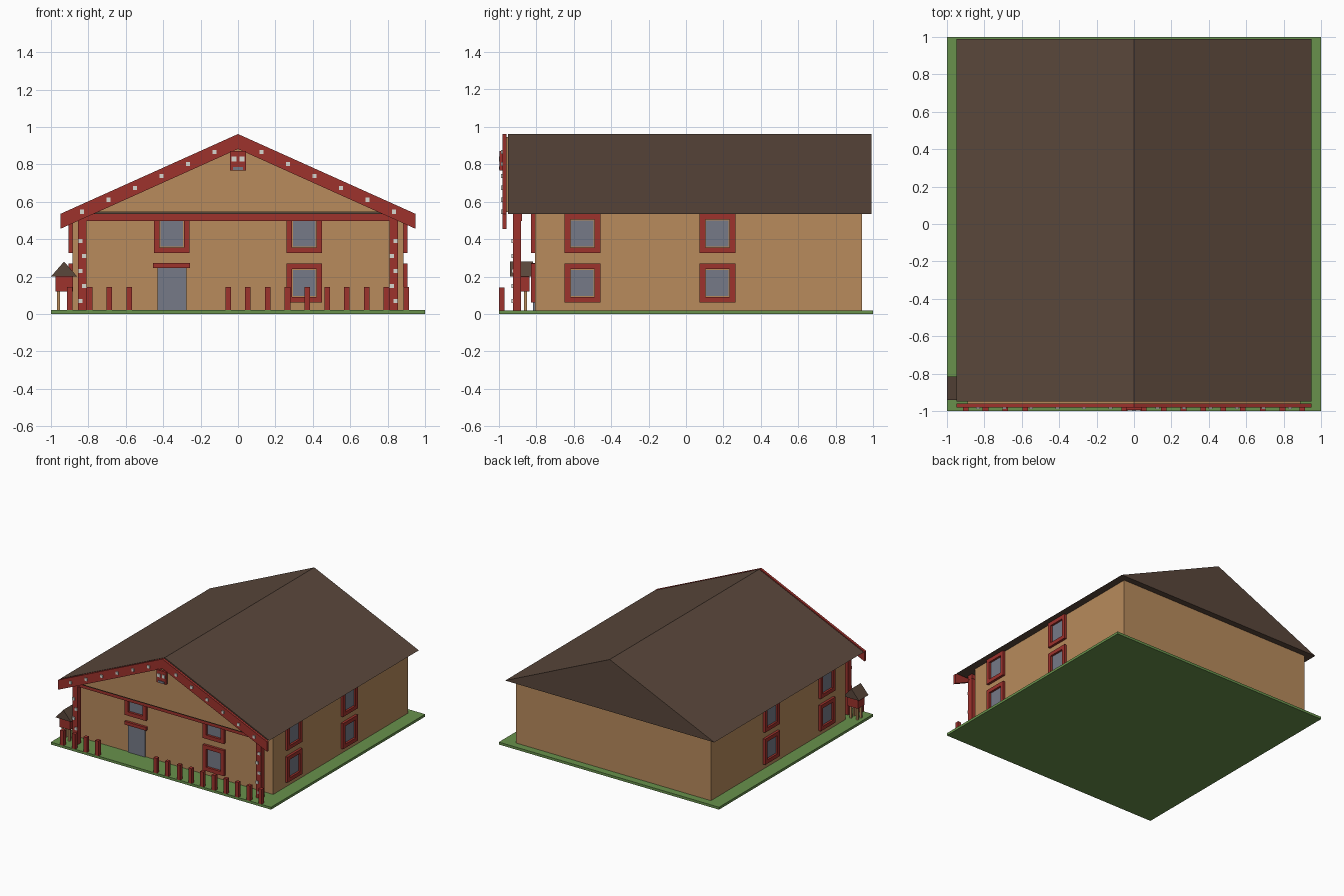
import bpy, bmesh

if "Cube" in bpy.data.objects:
    bpy.data.objects.remove(bpy.data.objects["Cube"])


def material(name, rgb):
    m = bpy.data.materials.new(name)
    lin = [((c / 255 + 0.055) / 1.055) ** 2.4 for c in rgb]
    m.diffuse_color = (*lin, 1)
    m.use_nodes = True
    m.node_tree.nodes["Principled BSDF"].inputs["Base Color"].default_value = m.diffuse_color
    return m


WALL = material("tan wall", (184, 139, 92))
RED = material("red timber", (158, 50, 44))
ROOF = material("dark brown roof", (90, 71, 59))
GLASS = material("grey glass", (118, 122, 135))
SHELL = material("pale inlay", (215, 215, 208))
GRASS = material("green grass", (104, 145, 76))


def finish(name, bm, mat):
    bmesh.ops.recalc_face_normals(bm, faces=bm.faces)
    me = bpy.data.meshes.new(name)
    bm.to_mesh(me)
    bm.free()
    me.materials.append(mat)
    ob = bpy.data.objects.new(name, me)
    bpy.context.collection.objects.link(ob)
    return ob


def box(name, x, y, z, mat):
    """Box from (min, max) ranges."""
    bm = bmesh.new()
    bmesh.ops.create_cube(bm, size=1)
    for v in bm.verts:
        for i, (a, b) in enumerate((x, y, z)):
            v.co[i] = a if v.co[i] < 0 else b
    return finish(name, bm, mat)


def prism(name, outline, y0, y1, mat):
    """Extrude an x-z outline along y."""
    bm = bmesh.new()
    f = bm.faces.new([bm.verts.new((x, y0, z)) for x, z in outline])
    ext = bmesh.ops.extrude_face_region(bm, geom=[f])
    for v in ext["geom"]:
        if isinstance(v, bmesh.types.BMVert):
            v.co.y = y1
    return finish(name, bm, mat)


def window(name, place, u, z):
    """Hollow frame with recessed glass; place(u range, depth range) gives x, y ranges."""
    w, h, b = 0.096, 0.105, 0.031
    out = (0, 0.02)
    for s in (-1, 1):
        side = sorted((u + s * w, u + s * (w - b)))
        box(name + "_frame_side", *place(side, out), (z - h, z + h), RED)
        rail = sorted((z + s * h, z + s * (h - b)))
        box(name + "_frame_rail", *place((u - w + b, u + w - b), out), rail, RED)
    box(name + "_glass", *place((u - 0.06, u + 0.06), (0, 0.008)),
        (z - 0.07, z + 0.07), GLASS)


# Ground slab and house body
box("grass_base", (-1, 1), (-1, 1), (0, 0.02), GRASS)
WX, WY = 0.885, -0.807
box("house_walls", (-WX, WX), (WY, 0.94), (0.02, 0.536), WALL)

# Solid gable roof and front gable panel
RX, EAVE, RIDGE = 0.95, 0.535, 0.962
prism("main_roof", [(-RX, EAVE), (RX, EAVE), (0, RIDGE)], -0.95, 0.99, ROOF)
prism("gable_panel", [(-0.89, 0.545), (0.89, 0.545), (0, 0.945)], -0.96, -0.95, WALL)

# Bargeboards as one chevron, with inlaid studs
T = 0.08
prism("bargeboards", [(-RX, EAVE), (0, RIDGE), (RX, EAVE),
                      (RX, EAVE - T), (0, RIDGE - T), (-RX, EAVE - T)],
      -0.98, -0.96, RED)
D = 0.011
for s in (-1, 1):
    for i in range(6):
        x = s * (0.125 + 0.142 * i)
        z = RIDGE - T / 2 - abs(x) * (RIDGE - EAVE) / RX
        box("bargeboard_stud", (x - D, x + D), (-0.988, -0.98), (z - D, z + D), SHELL)

# Carved face at the apex
box("gable_mask", (-0.043, 0.043), (-0.995, -0.975), (0.767, 0.87), RED)
for s in (-1, 1):
    box("mask_eye", (s * 0.021 - 0.013, s * 0.021 + 0.013), (-1, -0.995),
        (0.815, 0.842), SHELL)
box("mask_mouth", (-0.027, 0.027), (-1, -0.995), (0.771, 0.787), GLASS)

# Porch beam and posts with zigzag studs
box("porch_beam", (-0.857, 0.857), (-0.925, -0.877), (0.498, 0.535), RED)
for s in (-1, 1):
    box("porch_post", (s * 0.833 - 0.023, s * 0.833 + 0.023), (-0.925, -0.88),
        (0.02, 0.5), RED)
    for i in range(5):
        x = s * (0.843 if i % 2 == 0 else 0.822)
        z = 0.07 + 0.08 * i
        box("post_stud", (x - D, x + D), (-0.933, -0.925), (z - D, z + D), SHELL)


# Windows on the front and both sides
def on_front(u, d):
    return u, (WY - d[1], WY - d[0])


def on_right(u, d):
    return (WX + d[0], WX + d[1]), u


def on_left(u, d):
    return (-WX - d[1], -WX - d[0]), u


LOW, HIGH = 0.166, 0.43
for u, z in ((-0.354, HIGH), (0.354, HIGH), (0.354, LOW)):
    window("front_window", on_front, u, z)
for z in (LOW, HIGH):
    for u in (-0.553, 0.168):
        window("right_window", on_right, u, z)
        window("left_window", on_left, u, z)

# Door and lintel
box("front_door", (-0.43, -0.275), (WY - 0.009, WY), (0.02, 0.25), GLASS)
box("door_lintel", (-0.454, -0.256), (WY - 0.02, WY), (0.245, 0.272), RED)

# Front fence pickets with an entrance gap
for i in range(18):
    if 4 <= i <= 7:
        continue
    x = -0.9 + i * 1.8 / 17
    box("fence_picket", (x - 0.015, x + 0.015), (-1, -0.97), (0.02, 0.143), RED)

# Small storehouse on stilts
SX, SY = -0.93, -0.878
for a in (-1, 1):
    for b in (-1, 1):
        x, y = SX + a * 0.03, SY + b * 0.022
        box("storehouse_leg", (x - 0.008, x + 0.008), (y - 0.008, y + 0.008),
            (0.02, 0.122), WALL)
box("storehouse_body", (SX - 0.047, SX + 0.047), (SY - 0.042, SY + 0.042),
    (0.12, 0.202), RED)
prism("storehouse_roof", [(SX - 0.07, 0.2), (SX + 0.07, 0.2), (SX, 0.28)],
      SY - 0.062, SY + 0.062, ROOF)
